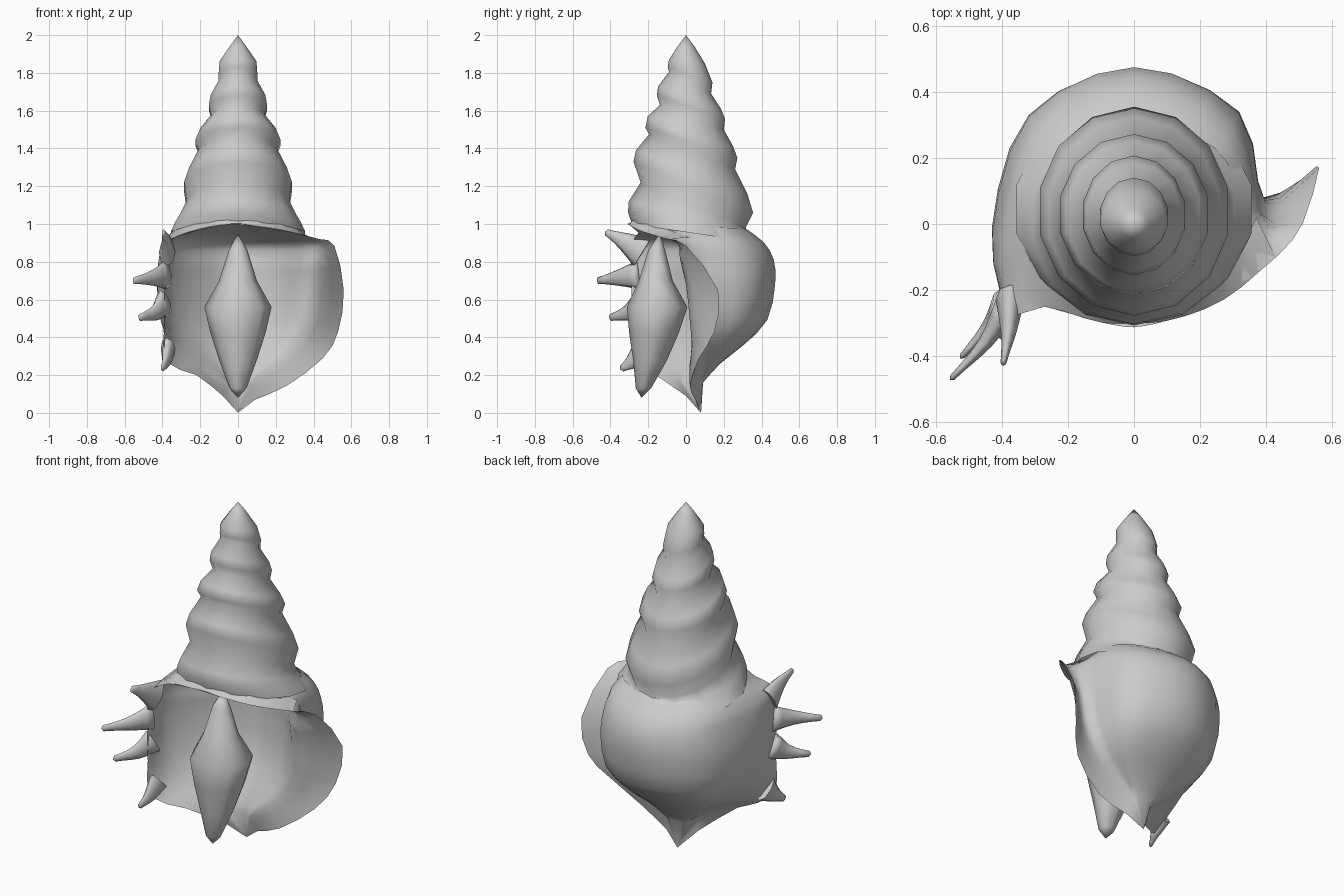
import bpy, bmesh
from math import sin, cos, pi, radians
from mathutils import Vector

if "Cube" in bpy.data.objects:
    bpy.data.objects.remove(bpy.data.objects["Cube"])

grey = bpy.data.materials.new("shell grey")
grey.use_nodes = True
grey.diffuse_color = (0.6, 0.6, 0.6, 1)
grey.node_tree.nodes["Principled BSDF"].inputs["Base Color"].default_value = (0.6, 0.6, 0.6, 1)


def loft(name, rows, closed=True, start=None, end=None, angle=100):
    """Skin a list of point rows; start and end are optional closing points."""
    bm = bmesh.new()
    grid = [[bm.verts.new(p) for p in row] for row in rows]
    n = len(grid[0])
    spans = range(n if closed else n - 1)
    for a, b in zip(grid, grid[1:]):
        for i in spans:
            j = (i + 1) % n
            bm.faces.new((a[i], a[j], b[j], b[i]))
    for point, row in ((start, grid[0]), (end, grid[-1])):
        if point:
            tip = bm.verts.new(point)
            for i in spans:
                bm.faces.new((tip, row[i], row[(i + 1) % n]))
    bmesh.ops.recalc_face_normals(bm, faces=bm.faces)
    mesh = bpy.data.meshes.new(name)
    bm.to_mesh(mesh)
    bm.free()
    ob = bpy.data.objects.new(name, mesh)
    bpy.context.collection.objects.link(ob)
    mesh.materials.append(grey)
    bpy.ops.object.select_all(action="DESELECT")
    ob.select_set(True)
    bpy.context.view_layer.objects.active = ob
    bpy.ops.object.shade_smooth_by_angle(angle=radians(angle))


def tilted_ring(front_y, front_z, back_y, back_z, half_width, sides=14):
    ring = []
    for k in range(sides):
        t = 2 * pi * k / sides
        f = (1 + cos(t)) / 2
        ring.append((half_width * sin(t), front_y + (back_y - front_y) * f,
                     front_z + (back_z - front_z) * f))
    return ring


def spline(points, steps):
    """Smooth open path through the points."""
    p = [Vector(q) for q in points]
    p = [2 * p[0] - p[1]] + p + [2 * p[-1] - p[-2]]
    out = []
    for a, b, c, d in zip(p, p[1:], p[2:], p[3:]):
        for s in range(steps):
            t = s / steps
            out.append(b + (c - a) * t / 2 + (2 * a - 5 * b + 4 * c - d) * t * t / 2
                       + (3 * b - a - 3 * c + d) * t ** 3 / 2)
    return out + [p[-2]]


def smooth_rows(rows):
    """Refine a coarse grid of points along both directions."""
    fine = [spline(row, 3) for row in rows]
    return list(zip(*[spline(col, 2) for col in zip(*fine)]))


# Spire: tilted rings alternating between whorl shoulders, bellies and grooves
spire = [
    (-.045, 1.94, .045, 1.94, .045), (-.09, 1.87, .10, 1.85, .10),
    (-.097, 1.83, .14, 1.75, .105), (-.09, 1.805, .133, 1.69, .105),
    (-.147, 1.73, .185, 1.61, .148), (-.155, 1.68, .207, 1.555, .158),
    (-.138, 1.63, .20, 1.50, .145), (-.203, 1.57, .25, 1.41, .205),
    (-.215, 1.51, .272, 1.35, .23), (-.195, 1.475, .26, 1.29, .21),
    (-.265, 1.39, .325, 1.16, .265), (-.278, 1.33, .355, 1.06, .292),
    (-.24, 1.22, .315, .98, .278), (-.303, 1.12, .33, .96, .312),
    (-.307, 1.06, .35, .935, .34), (-.285, 1.0, .375, .90, .365),
]
loft("spire", [tilted_ring(*r) for r in spire], start=(0, 0, 2))

# Body whorl: open sections from spiny rim, round the back, to flared lip
sections = [  # spiny rim, side width, side y, back y, height, flared lip
    ((-.27, -.25, .955), .33, .03, .31, .98, (.27, -.23, .96)),
    ((-.37, -.28, .91), .395, .01, .41, .905, (.43, -.10, .92)),
    ((-.385, -.29, .83), .42, .0, .465, .81, (.51, .0, .885)),
    ((-.385, -.29, .68), .43, .03, .472, .68, (.56, .17, .65)),
    ((-.39, -.28, .48), .405, .05, .43, .49, (.53, .15, .43)),
    ((-.38, -.27, .27), .32, .06, .30, .355, (.45, .07, .29)),
    ((-.22, -.16, .2), .20, .05, .18, .26, (.26, .02, .145)),
    ((-.08, .0, .09), .07, .05, .09, .16, (.09, .05, .07)),
]
outer, inner = [], []
for rim, w, sy, by, z, lip in sections:
    ry = sy + .03
    outer.append([rim, (-w, sy - .04, z), (-.74 * w, sy + .68 * (by - sy), z), (0, by, z),
                  (.74 * w, ry + .68 * (by - ry), z), (.93 * w, ry, z), lip])
    inner.append([rim, (-.88 * w, -.24 * by, z), (-.5 * w, .17 * by, z), (0, .42 * by, z),
                  (.5 * w, .26 * by, z), (.9 * w, ry - .06, z), lip])
loft("body_whorl", smooth_rows(outer), closed=False, end=(0, .08, 0))

# Aperture: hollow lining hung from the brow edge and sharing both rims
brow_edge = [(-.27, -.25, .955), (-.18, -.275, .975), (-.09, -.3, .995), (0, -.312, 1.003),
             (.09, -.295, .99), (.18, -.265, .975), (.27, -.23, .96)]
lining = [list(r) for r in inner]
lining[0] = brow_edge
loft("aperture_lining", smooth_rows(lining), closed=False, end=(0, .07, .01))

# Brow: fold joining the rim and the lip to the foot of the spire
brow_outer = [sections[1][0]] + brow_edge[::2] + [sections[1][5]]
brow_top = [(-.37, -.02, .93), (-.28, -.15, .99), (-.1, -.26, 1.03),
            (.1, -.26, 1.03), (.28, -.15, .99), (.37, .02, .93)]
loft("aperture_brow", [spline(r, 3) for r in (brow_outer, brow_top)], closed=False)

# Central column: faceted spindle standing in the aperture
column = [(.05, -.155, .86), (.10, -.16, .70), (.178, -.153, .56),
          (.145, -.17, .42), (.10, -.19, .28), (.045, -.225, .13)]
loft("central_column",
     [[(r * cos(k * pi / 4), y + .9 * r * sin(k * pi / 4), z) for k in range(8)]
      for r, y, z in column], start=(0, -.14, .95), end=(0, -.235, .08))


def spike(name, base, bend, tip, radius):
    """Tapered horn along a bent path, ending in a blunt point."""
    path = spline([base, bend, tip], 3)
    rings = []
    for i, c in enumerate(path):
        t = i / (len(path) - 1)
        d = (path[min(i + 1, len(path) - 1)] - path[max(i - 1, 0)]).normalized()
        side = d.cross(Vector((0, 0, 1))).normalized()
        up = side.cross(d)
        r = radius * (1 - t) ** 1.3 + .018
        rings.append([c + side * (.5 * r * cos(k * pi / 4)) + up * (r * sin(k * pi / 4))
                      for k in range(8)])
    loft(name, rings, start=base, end=path[-1] + d * .01)


# Spikes along the right rim
spike("spike_top", (-.375, -.23, .85), (-.38, -.33, .91), (-.395, -.42, .955), .07)
spike("spike_upper", (-.385, -.25, .73), (-.45, -.36, .715), (-.55, -.465, .70), .06)
spike("spike_lower", (-.39, -.23, .58), (-.44, -.31, .53), (-.52, -.40, .505), .06)
spike("spike_bottom", (-.37, -.21, .34), (-.38, -.28, .275), (-.40, -.34, .235), .06)
